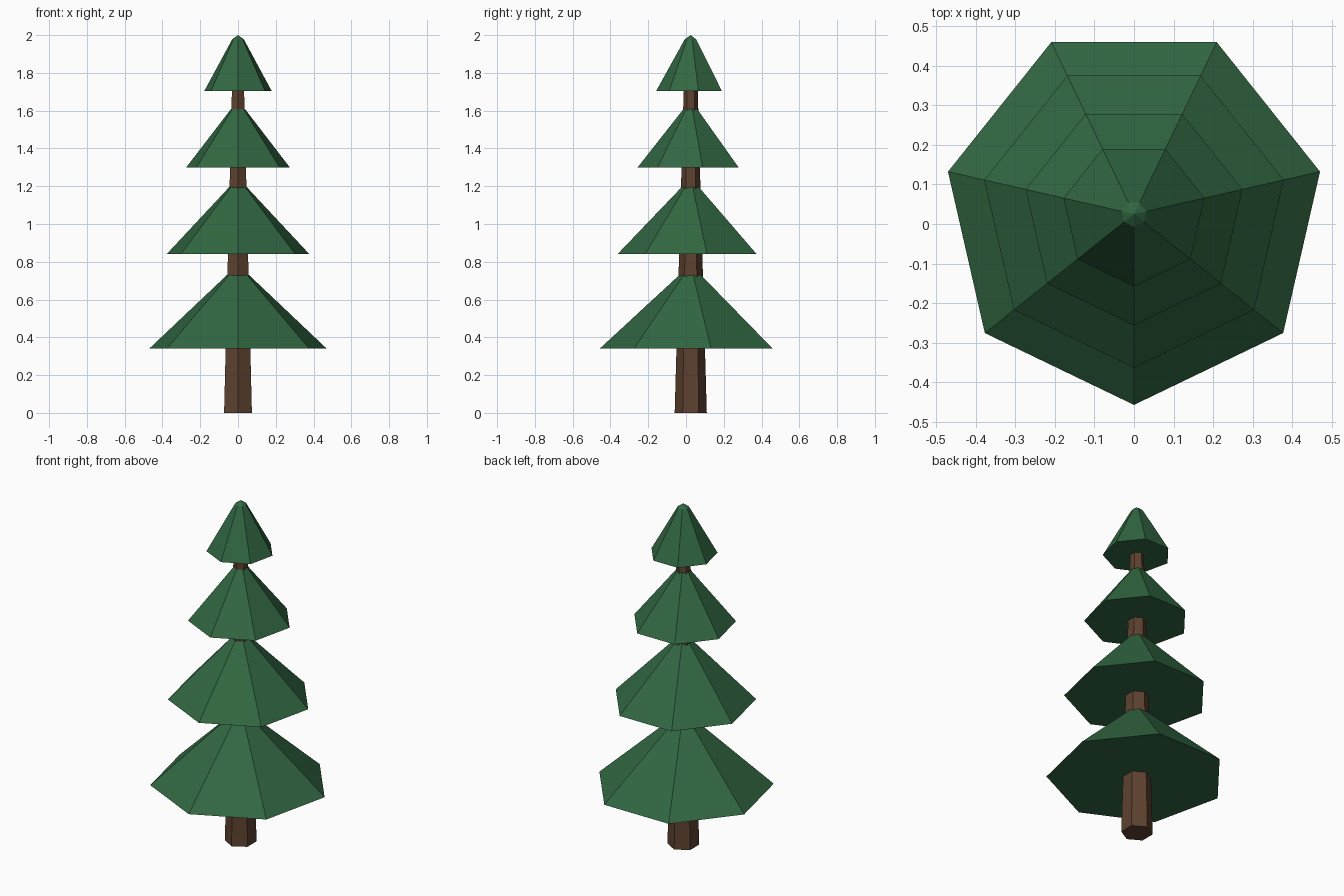
import bpy, bmesh, math

default = bpy.data.objects.get("Cube")
if default:
    bpy.data.objects.remove(default, do_unlink=True)

CENTRE_Y = 0.025


def make_material(name, colour):
    mat = bpy.data.materials.new(name)
    mat.use_nodes = True
    mat.diffuse_color = colour
    mat.node_tree.nodes["Principled BSDF"].inputs["Base Color"].default_value = colour
    return mat


def tapered_prism(name, sides, rings, mat, peak=None):
    """Stack of (radius, z) rings, one corner facing the front."""
    bm = bmesh.new()
    loops = []
    for radius, z in rings:
        loop = []
        for i in range(sides):
            a = -math.pi / 2 + i * math.tau / sides
            loop.append(bm.verts.new((radius * math.cos(a), CENTRE_Y + radius * math.sin(a), z)))
        loops.append(loop)
    for low, high in zip(loops, loops[1:]):
        for i in range(sides):
            j = (i + 1) % sides
            bm.faces.new((low[i], low[j], high[j], high[i]))
    bm.faces.new(list(reversed(loops[0])))
    top = bm.faces.new(loops[-1])
    if peak:
        # Raise the flat top into a small point
        bmesh.ops.poke(bm, faces=[top])["verts"][0].co.z = peak
    bmesh.ops.recalc_face_normals(bm, faces=bm.faces)
    mesh = bpy.data.meshes.new(name)
    bm.to_mesh(mesh)
    bm.free()
    mesh.materials.append(mat)
    obj = bpy.data.objects.new(name, mesh)
    bpy.context.collection.objects.link(obj)
    return obj


bark = make_material("brown_bark", (0.11, 0.054, 0.029, 1))
needles = make_material("green_needles", (0.031, 0.135, 0.054, 1))

# Six-sided tapering trunk
tapered_prism("trunk", 6, [(0.085, 0), (0.036, 1.75)], bark)

# Seven-sided foliage tiers: base radius, base z, top radius, top z
tiers = [
    ("bottom", 0.482, 0.34, 0.06, 0.73),
    ("lower", 0.388, 0.84, 0.048, 1.195),
    ("upper", 0.281, 1.30, 0.037, 1.61),
]
for label, base_r, base_z, top_r, top_z in tiers:
    tapered_prism(label + "_foliage", 7, [(base_r, base_z), (top_r, top_z)], needles)

# Pointed crown
tapered_prism("top_foliage", 7, [(0.1825, 1.705), (0.032, 1.977)], needles, peak=2.0)
